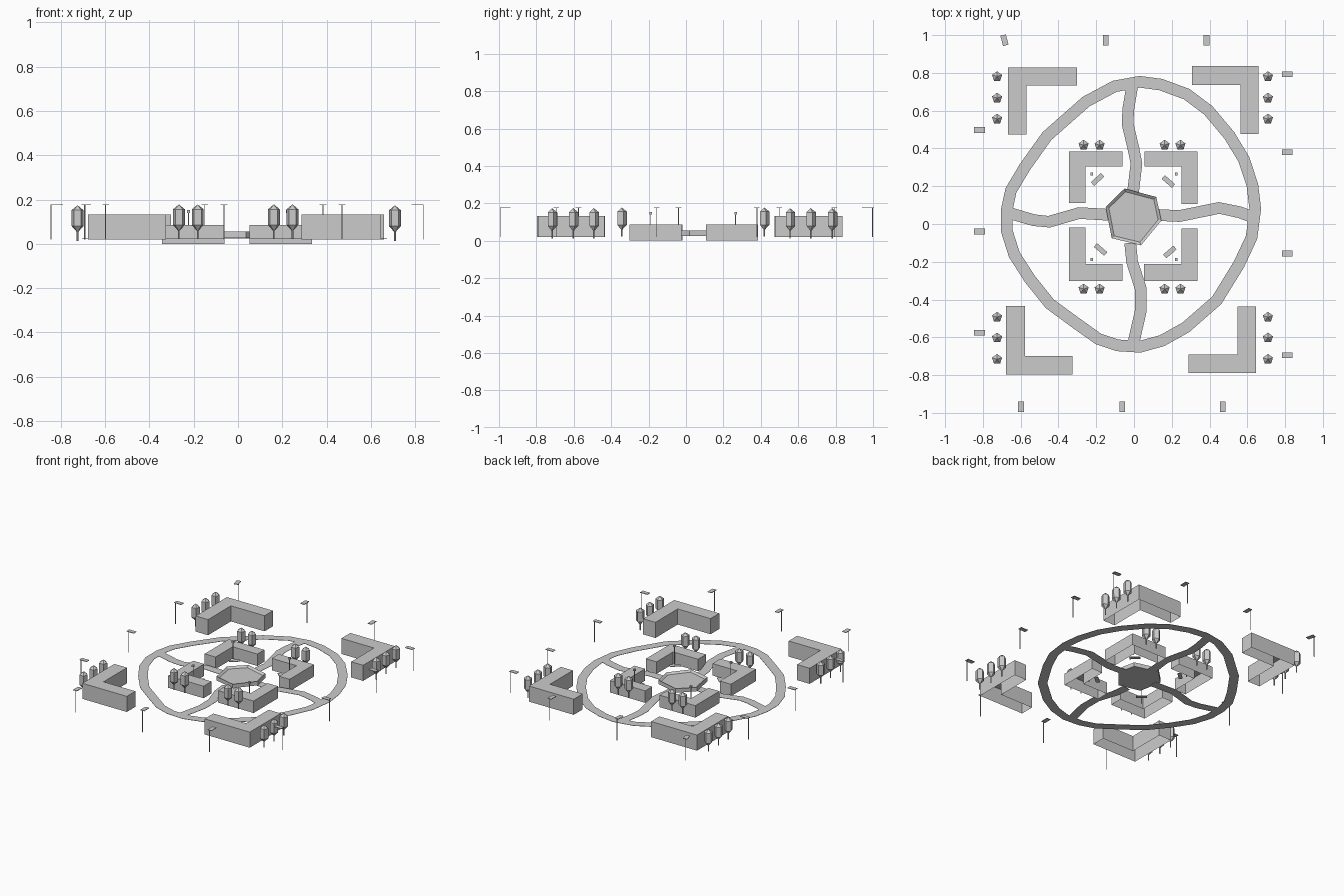
import bpy, bmesh, math
from mathutils import Vector, Matrix

if "Cube" in bpy.data.objects:
    bpy.data.objects.remove(bpy.data.objects["Cube"])


def finish(name, bm):
    me = bpy.data.meshes.new(name)
    bm.to_mesh(me)
    bm.free()
    ob = bpy.data.objects.new(name, me)
    bpy.context.collection.objects.link(ob)
    return ob


def prism(name, pts, z0, z1, bottom=True):
    """Extruded outline, given counter-clockwise or clockwise."""
    bm = bmesh.new()
    lo = [bm.verts.new((x, y, z0)) for x, y in pts]
    hi = [bm.verts.new((x, y, z1)) for x, y in pts]
    n = len(pts)
    for i in range(n):
        j = (i + 1) % n
        bm.faces.new((lo[i], lo[j], hi[j], hi[i]))
    bm.faces.new(hi)
    base = bm.faces.new(lo[::-1])
    bmesh.ops.recalc_face_normals(bm, faces=bm.faces)
    if not bottom:
        bmesh.ops.delete(bm, geom=[base], context='FACES_ONLY')
    return finish(name, bm)


def box(bm, c, size, angle=0):
    m = Matrix.Translation(c) @ Matrix.Rotation(angle, 4, 'Z') @ Matrix.Diagonal((*size, 1))
    bmesh.ops.create_cube(bm, size=1, matrix=m)


def ribbon(name, pts, a, b, z, closed=False):
    """Flat strip along a path, offset a to the left and b to the right."""
    bm = bmesh.new()
    p = [Vector(q) for q in pts]
    n = len(p)
    rows = []
    for i in range(n):
        prv = p[i - 1] if closed or i else p[i]
        nxt = p[(i + 1) % n] if closed or i < n - 1 else p[i]
        d = (nxt - prv).normalized()
        nrm = Vector((-d.y, d.x))
        rows.append([bm.verts.new((*(p[i] + nrm * o), z)) for o in (a, -b)])
    for i in range(n if closed else n - 1):
        (l0, r0), (l1, r1) = rows[i], rows[(i + 1) % n]
        bm.faces.new((r0, r1, l1, l0))
    ob = finish(name, bm)
    mod = ob.modifiers.new("thickness", 'SOLIDIFY')
    mod.thickness = 0.002
    return ob


def l_building(name, cx, cy, ex, ey, ix, iy, z0, z1):
    """L block: outer corner c, arm ends e, inner corner i; open underneath."""
    prism(name, [(cx, cy), (ex, cy), (ex, iy), (ix, iy), (ix, ey), (cx, ey)], z0, z1, False)


# Large corner buildings
for i, c in enumerate([(-.668, .829, -.303, .474, -.57, .734),
                       (.66, .837, .306, .477, .565, .736),
                       (-.678, -.797, -.325, -.434, -.578, -.70),
                       (.646, -.789, .288, -.437, .549, -.69)]):
    l_building(f"corner_building_{i}", *c, .02, .132)

# Small courtyard buildings
for i, c in enumerate([(-.343, .384, -.06, .111, -.256, .305),
                       (.335, .384, .055, .106, .251, .305),
                       (-.343, -.302, -.062, -.019, -.256, -.212),
                       (.335, -.302, .053, -.024, .251, -.212)]):
    l_building(f"courtyard_building_{i}", *c, 0, .086)

# Ring road (outer edge path, clockwise) and four winding paths
ring = [(.03, .784), (.15, .768), (.293, .715), (.414, .625), (.53, .487), (.61, .355),
        (.657, .212), (.673, .08), (.652, -.08), (.583, -.228), (.462, -.424), (.293, -.572),
        (.161, -.646), (.034, -.681), (-.092, -.673), (-.203, -.636), (-.33, -.546),
        (-.467, -.445), (-.578, -.307), (-.662, -.175), (-.704, -.042), (-.704, .08),
        (-.68, .19), (-.604, .318), (-.483, .487), (-.272, .673), (-.113, .758)]
ROAD = .024
ribbon("ring_road", ring, 0, .062, ROAD, True)
paths = {"north": [(-.008, .74), (-.03, .61), (-.034, .53), (-.003, .4), (.013, .32), (-.005, .17)],
         "south": [(-.02, -.1), (-.01, -.2), (.035, -.34), (.036, -.46), (-.003, -.63)],
         "west": [(-.66, .058), (-.53, .02), (-.45, .012), (-.29, .058), (-.12, .048)],
         "east": [(.12, .048), (.24, .042), (.45, .085), (.56, .062), (.64, .032)]}
for k, pts in paths.items():
    ribbon(k + "_path", pts, .031, .031, ROAD)

# Central plaza basin: six-sided rim with a slightly sunken floor
hexa = [(-.05, .188), (.118, .143), (.145, .018), (.037, -.113), (-.118, -.075), (-.15, .09)]
basin = prism("plaza_basin", hexa, .026, .055)
bm = bmesh.new()
bm.from_mesh(basin.data)
top = max(bm.faces, key=lambda f: f.calc_center_median().z)
bmesh.ops.inset_region(bm, faces=[top], thickness=.018)
for v in top.verts:
    v.co.z -= .012
bm.to_mesh(basin.data)
bm.free()

# Trees: five-sided crown with pointed ends on a thin trunk


def tree(name, x, y, base, z0, z1):
    bm = bmesh.new()
    rings = []
    for z in (z0 + .03, z1 - .022):
        rings.append([bm.verts.new((x + .028 * math.sin(t * math.tau / 5),
                                    y + .028 * math.cos(t * math.tau / 5), z)) for t in range(5)])
    lo, hi = bm.verts.new((x, y, z0)), bm.verts.new((x, y, z1))
    for i in range(5):
        j = (i + 1) % 5
        bm.faces.new((rings[0][i], rings[0][j], rings[1][j], rings[1][i]))
        bm.faces.new((rings[1][i], rings[1][j], hi))
        bm.faces.new((rings[0][j], rings[0][i], lo))
    bmesh.ops.create_cone(bm, segments=5, radius1=.004, radius2=.004, depth=z0 + .01 - base,
                          cap_ends=True, matrix=Matrix.Translation((x, y, (z0 + .01 + base) / 2)))
    bmesh.ops.recalc_face_normals(bm, faces=bm.faces)
    finish(name, bm)


for x in (-.725, .709):
    for y in (.781, .667, .556, -.493, -.603, -.716):
        tree("avenue_tree", x, y, .012, .05, .174)
for x in (-.267, -.182, .162, .246):
    for y in (.418, -.344):
        tree("courtyard_tree", x, y, .022, .055, .178)


# Street lamps: post at the outer end, flat head pointing inward
def street_lamp(x, y, angle):
    bm = bmesh.new()
    d = Vector((math.cos(angle), math.sin(angle), 0))
    box(bm, Vector((x, y, .0985)) + d * .002, (.004, .004, .157), angle)
    box(bm, Vector((x, y, .1765)) + d * .028, (.056, .03, .004), angle)
    finish("street_lamp", bm)


for x, a in ((-.693, -75), (-.15, -90), (.384, -90)):
    street_lamp(x, 1.0, math.radians(a))
for x in (-.598, -.063, .47):
    street_lamp(x, -.995, math.radians(90))
for y in (.498, -.04, -.575):
    street_lamp(-.846, y, 0)
for y in (.792, .379, -.156, -.694):
    street_lamp(.839, y, math.pi)

# Courtyard lanterns
for x in (-.224, .224):
    for y in (.265, -.188):
        bm = bmesh.new()
        box(bm, (x, y, .08), (.004, .004, .12))
        box(bm, (x, y, .146), (.014, .014, .014))
        finish("courtyard_lantern", bm)

# Benches
for x, y, a in ((-.193, .236, 43), (.182, .225, -41), (-.177, -.135, -41), (.19, -.148, 41)):
    bm = bmesh.new()
    box(bm, (x, y, .028), (.072, .026, .004), math.radians(a))
    finish("bench", bm)
